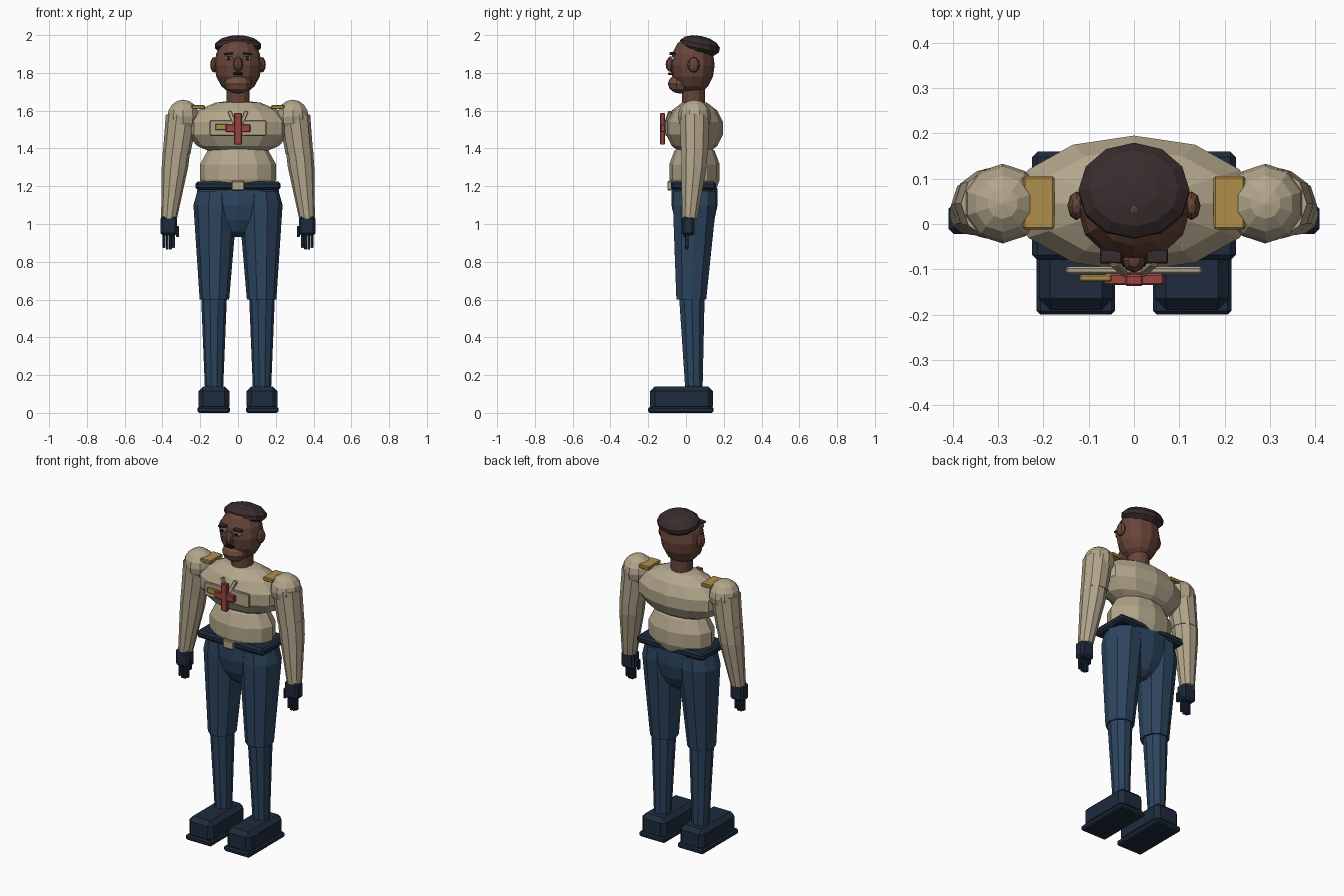
import bpy, bmesh, math
from mathutils import Vector, Matrix

if "Cube" in bpy.data.objects:
    bpy.data.objects.remove(bpy.data.objects["Cube"])


def material(name, rgb):
    m = bpy.data.materials.new(name)
    m.diffuse_color = (*rgb, 1)
    m.use_nodes = True
    m.node_tree.nodes["Principled BSDF"].inputs["Base Color"].default_value = m.diffuse_color
    return m


SHIRT = material("khaki", (0.45, 0.38, 0.26))
PANTS = material("blue cloth", (0.026, 0.06, 0.115))
NAVY = material("dark navy", (0.013, 0.024, 0.046))
SKIN = material("brown skin", (0.135, 0.06, 0.04))
MUZZLE = material("light brown skin", (0.165, 0.075, 0.05))
HAIR = material("dark hair", (0.04, 0.025, 0.026))
GOLD = material("gold", (0.43, 0.27, 0.07))
RED = material("red", (0.33, 0.06, 0.05))
WHITE = material("eye white", (0.5, 0.5, 0.5))
BLACK = material("black", (0.008, 0.008, 0.01))


def finish(name, bm, mat):
    bmesh.ops.recalc_face_normals(bm, faces=bm.faces)
    me = bpy.data.meshes.new(name)
    bm.to_mesh(me)
    bm.free()
    me.materials.append(mat)
    ob = bpy.data.objects.new(name, me)
    bpy.context.collection.objects.link(ob)
    return ob


def ball(name, c, r, mat, seg=12, rings=7, tilt=0):
    bm = bmesh.new()
    bmesh.ops.create_uvsphere(bm, u_segments=seg, v_segments=rings, radius=1)
    bm.transform(Matrix.Translation(c) @ Matrix.Rotation(tilt, 4, 'X') @ Matrix.Diagonal((*r, 1)))
    return finish(name, bm, mat)


def box(name, lo, hi, mat, bevel=0.0, roll=0, pitch=0):
    """Box between two corners, turned about its centre."""
    lo, hi = Vector(lo), Vector(hi)
    bm = bmesh.new()
    bmesh.ops.create_cube(bm, size=1)
    bm.transform(Matrix.Diagonal((*(hi - lo), 1)))
    if bevel:
        bmesh.ops.bevel(bm, geom=bm.edges[:], offset=bevel, segments=1, affect='EDGES')
    bm.transform(Matrix.Translation((lo + hi) / 2) @ Matrix.Rotation(roll, 4, 'Y')
                 @ Matrix.Rotation(pitch, 4, 'X'))
    return finish(name, bm, mat)


def tube(name, rings, mat, sides=10):
    """Loft of horizontal ellipses given as (x, y, z, rx, ry)."""
    bm = bmesh.new()
    loops = []
    for x, y, z, rx, ry in rings:
        loops.append([bm.verts.new((x + rx * math.cos(2 * math.pi * i / sides),
                                    y + ry * math.sin(2 * math.pi * i / sides), z))
                      for i in range(sides)])
    for a, b in zip(loops, loops[1:]):
        for i in range(sides):
            j = (i + 1) % sides
            bm.faces.new((a[i], a[j], b[j], b[i]))
    bm.faces.new(loops[0])
    bm.faces.new(loops[-1])
    return finish(name, bm, mat)


def sbox(name, s, lo, hi, mat, bevel=0.0, roll=0, pitch=0):
    """Box on the side s, given for the positive side."""
    x0, x1 = sorted((s * lo[0], s * hi[0]))
    return box(name, (x0, *lo[1:]), (x1, *hi[1:]), mat, bevel, s * roll, pitch)


# Torso
ball("chest", (0, 0.045, 1.507), (0.277, 0.154, 0.15), SHIRT)
ball("abdomen", (0, 0.045, 1.275), (0.207, 0.137, 0.18), SHIRT)
tube("neck", [(0, 0.04, 1.60, 0.062, 0.06), (0, 0.04, 1.74, 0.062, 0.06)], SKIN, 12)

# Hips and belt
tube("hips", [(0, 0.045, 1.19, 0.215, 0.122), (0, 0.045, 1.10, 0.222, 0.122),
              (0, 0.045, 1.02, 0.15, 0.105), (0, 0.045, 0.96, 0.09, 0.075),
              (0, 0.045, 0.93, 0.045, 0.035)], PANTS, 12)
box("belt", (-0.225, -0.08, 1.18), (0.225, 0.16, 1.225), NAVY, 0.012)
box("belt_buckle", (-0.034, -0.098, 1.178), (0.034, -0.075, 1.227), SHIRT, 0.004)

# Head
ball("head", (0, 0.035, 1.842), (0.125, 0.117, 0.158), SKIN, 12, 8)
ball("muzzle", (0, -0.03, 1.742), (0.075, 0.066, 0.052), MUZZLE, 10, 6)
ball("nose", (0, -0.08, 1.845), (0.026, 0.028, 0.04), SKIN, 8, 6)
ball("hair", (0, 0.072, 1.942), (0.126, 0.11, 0.054), HAIR, 12, 7, -0.2)
box("mouth", (-0.026, -0.095, 1.789), (0.026, -0.065, 1.802), BLACK, 0.003)

# Chest panel, badge and cross
box("chest_panel", (-0.15, -0.11, 1.467), (0.15, -0.094, 1.55), SHIRT, 0.004)
box("badge_bar", (-0.12, -0.127, 1.498), (-0.05, -0.112, 1.53), GOLD, 0.003)
box("cross_upright", (-0.02, -0.137, 1.42), (0.02, -0.112, 1.588), RED, 0.004)
box("cross_arm", (-0.066, -0.135, 1.487), (0.066, -0.11, 1.527), RED, 0.004)

for s, side in ((-1, "right"), (1, "left")):
    # Face details
    ball(side + "_ear", (s * 0.127, 0.04, 1.843), (0.02, 0.032, 0.041), SKIN, 8, 6)
    sbox(side + "_eye", s, (0.03, -0.082, 1.868), (0.068, -0.06, 1.888), WHITE, 0.004)
    sbox(side + "_pupil", s, (0.041, -0.087, 1.87), (0.057, -0.079, 1.886), BLACK)
    sbox(side + "_brow", s, (0.026, -0.087, 1.896), (0.075, -0.055, 1.908), HAIR, 0.003, 0.1)
    # Collar strip and shoulder board
    sbox(side + "_collar", s, (0.02, -0.105, 1.52), (0.04, -0.085, 1.60), SHIRT, 0.003, 0.4, -0.3)
    sbox(side + "_epaulette", s, (0.176, -0.012, 1.608), (0.245, 0.106, 1.63), GOLD, 0.004)
    # Arm
    ball(side + "_shoulder", (s * 0.29, 0.045, 1.568), (0.088, 0.088, 0.09), SHIRT, 10, 8)
    tube(side + "_upper_arm", [(s * 0.297, 0.045, 1.58, 0.085, 0.082),
                               (s * 0.325, 0.045, 1.37, 0.073, 0.075)], SHIRT)
    tube(side + "_forearm", [(s * 0.324, 0.045, 1.40, 0.073, 0.074),
                             (s * 0.334, 0.042, 1.30, 0.07, 0.07),
                             (s * 0.365, 0.02, 1.03, 0.042, 0.043)], SHIRT)
    # Glove
    sbox(side + "_hand", s, (0.322, -0.022, 0.94), (0.41, 0.045, 1.04), NAVY, 0.012)
    for i in range(4):
        x = 0.334 + i * 0.0165
        z = 0.865 if i in (1, 2) else 0.873
        sbox(f"{side}_finger_{i + 1}", s, (x, -0.006, z), (x + 0.015, 0.013, 0.95), NAVY, 0.003)
    sbox(side + "_thumb", s, (0.312, -0.014, 0.93), (0.328, 0.008, 0.99), NAVY, 0.004)
    # Leg
    tube(side + "_thigh", [(s * 0.118, 0.045, 1.175, 0.097, 0.115),
                           (s * 0.12, 0.045, 1.10, 0.116, 0.12),
                           (s * 0.125, 0.028, 0.60, 0.078, 0.083)], PANTS)
    tube(side + "_shin", [(s * 0.127, 0.03, 0.66, 0.07, 0.073),
                          (s * 0.127, 0.042, 0.12, 0.048, 0.048)], PANTS)
    # Shoe
    sbox(side + "_shoe", s, (0.046, -0.19, 0.01), (0.21, 0.143, 0.14), NAVY, 0.025)
    sbox(side + "_sole", s, (0.042, -0.2, 0), (0.215, 0.146, 0.032), NAVY, 0.008)
